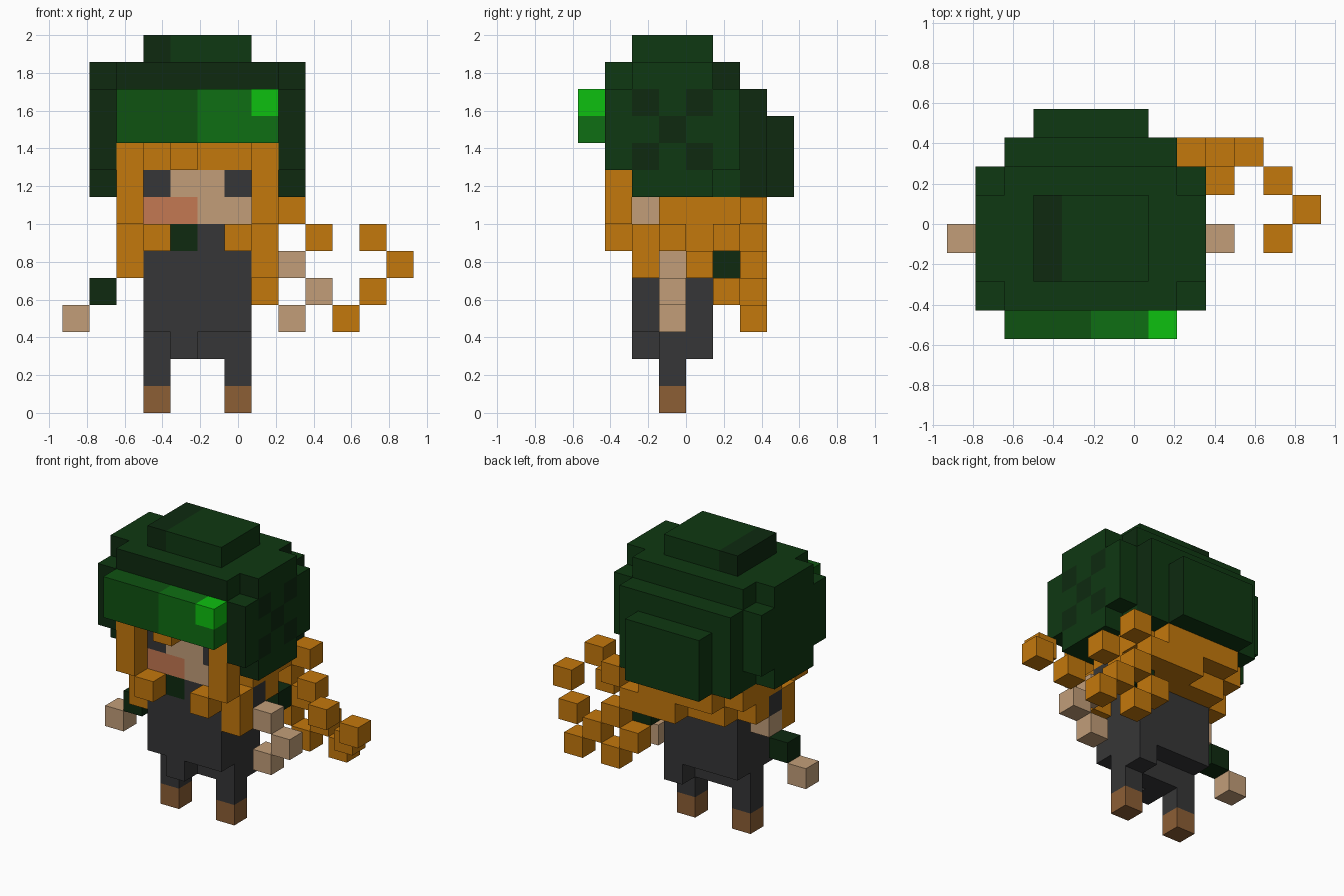
import bpy, bmesh
from mathutils import Vector

cube = bpy.data.objects.get("Cube")
if cube:
    bpy.data.objects.remove(cube, do_unlink=True)

U = 1 / 7                                   # edge of one block
ORIGIN = Vector((-6.5, -4, 0))              # grid corner, in blocks


def linear(h):
    c = [int(h[n:n + 2], 16) / 255 for n in (0, 2, 4)]
    return [v / 12.92 if v <= 0.04045 else ((v + 0.055) / 1.055) ** 2.4 for v in c] + [1]


COLOURS = {
    "hat_green": "0F3812", "dark_green": "0E2A10", "band_green": "0F5211",
    "band_light_green": "0F6E13", "bright_green": "0DC010", "hair_orange": "C4780C",
    "skin": "C29E79", "blush": "C47852", "charcoal": "363637", "boot_brown": "8C5E35",
}
NAMES = list(COLOURS)
MATS = []
for name, code in COLOURS.items():
    m = bpy.data.materials.new(name)
    m.use_nodes = True
    m.diffuse_color = linear(code)
    m.node_tree.nodes["Principled BSDF"].inputs["Base Color"].default_value = linear(code)
    MATS.append(m)

DIRS = [Vector(d) for d in ((1, 0, 0), (-1, 0, 0), (0, 1, 0), (0, -1, 0), (0, 0, 1), (0, 0, -1))]


def box(x0, x1, y0, y1, z0, z1):
    """Cells of a box given by inclusive block ranges."""
    return {(x, y, z) for x in range(x0, x1 + 1)
            for y in range(y0, y1 + 1) for z in range(z0, z1 + 1)}


def both_sides(cells):
    """Cells plus their mirror image about the body's middle."""
    return cells | {(9 - x, y, z) for x, y, z in cells}


def part(name, cells, colour):
    """Outer skin of the cells; colour is a name or a rule (cell, normal) -> name."""
    bm = bmesh.new()
    for cell in sorted(cells):
        c = Vector(cell)
        for d in DIRS:
            if tuple(int(v) for v in c + d) in cells:
                continue
            u = Vector((d.y, d.z, d.x))
            w = d.cross(u)
            mid = c + Vector((0.5, 0.5, 0.5)) + d * 0.5 + ORIGIN
            corners = [mid + (u * a + w * b) * 0.5
                       for a, b in ((-1, -1), (1, -1), (1, 1), (-1, 1))]
            f = bm.faces.new([bm.verts.new(p * U) for p in corners])
            f.material_index = NAMES.index(colour if isinstance(colour, str) else colour(cell, d))
    bmesh.ops.remove_doubles(bm, verts=bm.verts[:], dist=1e-4)
    bmesh.ops.dissolve_limit(bm, angle_limit=0.01, verts=bm.verts[:],
                             edges=bm.edges[:], delimit={'MATERIAL'})
    me = bpy.data.meshes.new(name)
    for m in MATS:
        me.materials.append(m)
    bm.to_mesh(me)
    bm.free()
    ob = bpy.data.objects.new(name, me)
    bpy.context.collection.objects.link(ob)


# Legs and boots
for side, x in (("right", 3), ("left", 6)):
    part(side + "_boot", box(x, x, 3, 3, 0, 0), "boot_brown")
    part(side + "_leg", box(x, x, 3, 3, 1, 1), "charcoal")

# Torso with uneven hem, shoulders and a green collar patch
torso = (box(3, 6, 2, 4, 3, 6) | box(3, 6, 3, 3, 2, 2) | {(4, 2, 2), (6, 4, 2)}
         | both_sides({(2, 3, 6)}))
part("torso", torso, lambda c, d: "dark_green" if c == (4, 2, 6) else "charcoal")

# Arms
part("right_upper_arm", {(2, 3, 5)}, "skin")
part("right_cuff", {(1, 3, 4)}, "dark_green")
part("right_hand", {(0, 3, 3)}, "skin")
part("left_arm", {(8, 3, 5), (9, 3, 4), (8, 3, 3)}, "skin")


# Head: eyes on the upper row, blush on one cheek
def face_colour(c, d):
    if c[2] == 8 and c[0] in (3, 6):
        return "charcoal"
    if c[2] == 7 and c[0] < 5 and d.y < 0:
        return "blush"
    return "skin"


part("head", box(3, 6, 2, 2, 7, 8), face_colour)

# Hair: side locks, fringe and the back
locks = both_sides(box(2, 2, 1, 1, 7, 9) | box(2, 2, 2, 2, 5, 6) | {(3, 1, 6)})
part("side_locks", locks, "hair_orange")
part("fringe", box(3, 6, 2, 2, 9, 9) | {(4, 1, 9)}, "hair_orange")
back = (box(3, 6, 3, 6, 7, 7) | both_sides(box(2, 2, 3, 5, 7, 7) | {(2, 4, 6)})
        | box(3, 6, 5, 5, 6, 6) | box(5, 6, 6, 6, 6, 6))
part("back_hair", back, "hair_orange")

# Curling tail of hair and its tie
tail = {(8, 6, 7), (7, 6, 6), (9, 5, 6), (8, 6, 5), (7, 6, 4), (9, 6, 4), (8, 6, 3),
        (10, 6, 3), (11, 5, 4), (12, 4, 5), (11, 3, 6)}
part("hair_tail", tail, "hair_orange")
part("hair_tie", {(7, 5, 5)}, "dark_green")

# Hat: stepped dome, with five dots on its left side
SPOTS = {(2, 9), (4, 9), (3, 10), (2, 11), (4, 11)}


def hat_colour(c, d):
    x, y, z = c
    if d.x > 0 and x == 8 and (y, z) in SPOTS:
        return "dark_green"
    if d.x > 0 and (y > 5 or z == 12 and y == 5):
        return "dark_green"
    if d.y < 0 and (x in (1, 8) or z == 12):
        return "dark_green"
    if z == 13 and x == 3:
        return "dark_green"
    return "hat_green"


hat = (box(1, 8, 1, 5, 10, 11) | box(1, 8, 3, 5, 9, 9)
       | both_sides(box(1, 1, 1, 5, 9, 9) | box(1, 1, 2, 4, 8, 8) | box(2, 2, 2, 6, 8, 9))
       | box(2, 7, 3, 5, 8, 8) | box(2, 7, 6, 6, 8, 11) | box(3, 6, 7, 7, 8, 10)
       | box(1, 8, 2, 4, 12, 12) | box(2, 7, 1, 5, 12, 12))
part("hat_dome", hat, hat_colour)
part("hat_cap", box(3, 6, 2, 4, 13, 13), hat_colour)


# Hat band with a bright gem block at one end
def band_colour(c, d):
    if c[0] == 7 and c[2] == 11:
        return "bright_green"
    return "band_green" if c[0] < 5 else "band_light_green"


part("hat_band", box(2, 7, 0, 0, 10, 11), band_colour)
